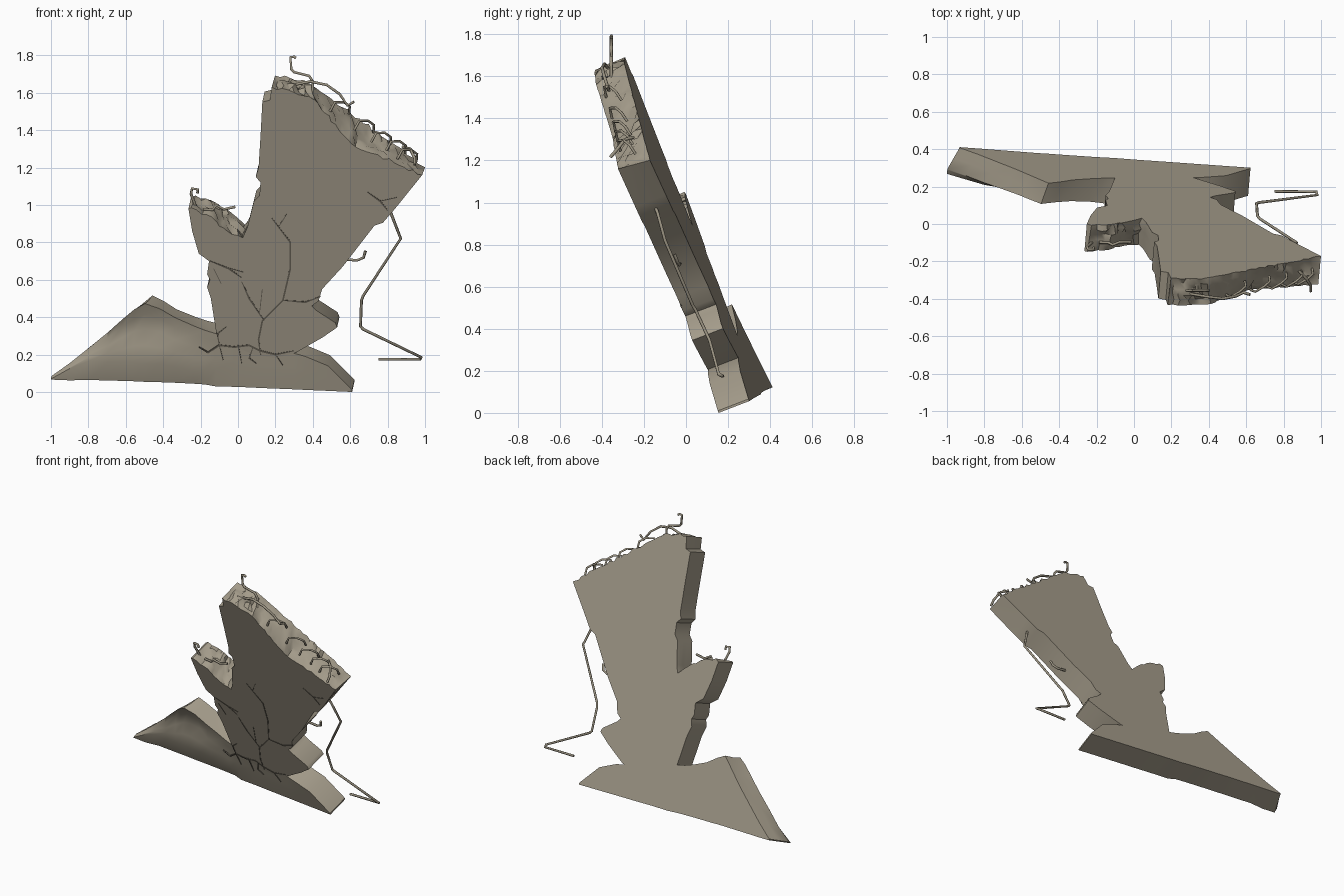
import bpy, bmesh, random
from mathutils import Vector

random.seed(7)
N = Vector((0.087, 1.0, 0.384)).normalized()   # slab thickness direction
T = 0.157                                      # slab thickness


def mat(name, rgb):
    m = bpy.data.materials.new(name)
    m.diffuse_color = (*rgb, 1)
    return m


CONCRETE = mat("concrete", (0.37, 0.33, 0.255))
STEEL = mat("rebar_steel", (0.33, 0.295, 0.225))
CRACK = mat("crack_dark", (0.13, 0.115, 0.09))


def P(x, z, d=0.0):
    """Point on the leaning front plane at front-view (x, z), pushed d into the slab."""
    return Vector((x, 0.208 - 0.087 * x - 0.384 * z, z)) + N * d


def finish(bm, name, material, angle=None):
    bmesh.ops.recalc_face_normals(bm, faces=bm.faces[:])
    me = bpy.data.meshes.new(name)
    bm.to_mesh(me)
    bm.free()
    me.materials.append(material)
    ob = bpy.data.objects.new(name, me)
    bpy.context.collection.objects.link(ob)
    if angle:
        bpy.ops.object.select_all(action='DESELECT')
        ob.select_set(True)
        bpy.context.view_layer.objects.active = ob
        bpy.ops.object.shade_smooth_by_angle(angle=angle)
    return ob


def jit(a):
    return random.uniform(-a, a)


# --- leaning slab: front outline, with a different back outline on broken edges
# (front x, front z, back dx, back dz, next edge is broken)
OUT = [
    (0.31, 0.21), (0.45, 0.29), (0.53, 0.345), (0.52, 0.37), (0.42, 0.435),
    (0.395, 0.46), (0.43, 0.485), (0.45, 0.55), (0.56, 0.67), (0.73, 0.89),
    (0.775, 0.905), (0.84, 0.98), (0.985, 1.16, 0.002, -0.015, 1),
    (0.94, 1.18, -0.02, 0.02, 1), (0.78, 1.25, 0.005, 0.045, 1),
    (0.63, 1.31, 0.027, 0.075, 1), (0.52, 1.43, 0.037, 0.035, 1),
    (0.41, 1.56, -0.04, 0.03, 1), (0.30, 1.60, -0.01, 0.02, 1),
    (0.18, 1.63, 0.005, 0.005), (0.17, 1.56), (0.13, 1.55), (0.12, 1.36),
    (0.11, 1.20), (0.095, 1.15), (0.12, 1.12), (0.115, 1.05), (0.085, 1.02),
    (0.05, 0.88), (0.025, 0.83, 0, 0.01, 1), (-0.03, 0.845, -0.03, 0.06, 1),
    (-0.14, 0.93, 0.01, 0.03, 1), (-0.25, 0.985, 0.01, 0.01), (-0.265, 0.98),
    (-0.245, 0.86), (-0.21, 0.74), (-0.155, 0.70), (-0.165, 0.63),
    (-0.15, 0.60), (-0.165, 0.56), (-0.145, 0.50), (-0.12, 0.34),
    (-0.10, 0.23), (-0.02, 0.245), (0.08, 0.20), (0.20, 0.18),
]
pts = []
for i, p in enumerate(OUT):
    p = (tuple(p) + (0, 0, 0))[:5]
    q = (tuple(OUT[(i + 1) % len(OUT)]) + (0, 0, 0))[:5]
    n = max(2, round((Vector(p[:2]) - Vector(q[:2])).length / 0.03)) if p[4] else 1
    for k in range(n):
        t = k / n
        v = [p[j] + (q[j] - p[j]) * t for j in range(4)]
        pts.append((v, bool(p[4]) and not (i == 12 and k == 0)))

ROWS = 6
bm = bmesh.new()
grid = []
for v, rough in pts:
    col = []
    for r in range(ROWS):
        t = r / (ROWS - 1)
        x, z = v[0] + v[2] * t, v[1] + v[3] * t
        if rough:
            a = 0.017 if 0 < r < ROWS - 1 else 0.009
            x, z = x + jit(a) * 0.7, z + jit(a)
        col.append(bm.verts.new(P(x, z, T * t)))
    grid.append((col, rough))
for i in range(len(grid)):
    (a, ra), (b, rb) = grid[i], grid[(i + 1) % len(grid)]
    for r in range(ROWS - 1):
        bm.faces.new((a[r], b[r], b[r + 1], a[r + 1]))
bm.faces.new([c[0] for c, _ in grid])
bm.faces.new([c[-1] for c, _ in reversed(grid)])
finish(bm, "leaning_slab", CONCRETE, 0.7)

# --- broken base wedge: lofted cross-sections
# (x, bottom z, ridge z, top z, top recess, back x shift)
BASE = [
    (-1.0, 0.066, 0.070, 0.074, 0.03, 0.055), (-0.90, 0.062, 0.125, 0.145, 0.03, 0.055),
    (-0.80, 0.060, 0.165, 0.225, 0.03, 0.055), (-0.70, 0.057, 0.160, 0.305, 0.035, 0.055),
    (-0.62, 0.055, 0.160, 0.375, 0.04, 0.055), (-0.56, 0.053, 0.158, 0.425, 0.04, 0.05),
    (-0.50, 0.050, 0.150, 0.460, 0.035, 0.03), (-0.42, 0.048, 0.150, 0.430, 0.04, 0.01),
    (-0.34, 0.045, 0.135, 0.385, 0.035, 0), (-0.24, 0.040, 0.110, 0.345, 0.025, 0),
    (-0.18, 0.036, 0.115, 0.325, 0.015, 0), (-0.12, 0.030, 0.120, 0.310, 0.006, 0),
    (0.0, 0.027, 0.120, 0.290, 0.006, 0), (0.15, 0.020, 0.110, 0.250, 0.006, 0),
    (0.30, 0.014, 0.095, 0.205, 0.004, 0), (0.36, 0.011, 0.090, 0.190, 0, 0),
    (0.48, 0.006, 0.080, 0.140, 0, 0), (0.61, 0.0, 0.004, 0.01, 0, 0),
]
bm = bmesh.new()
rings = []
for x, zb, zr, zt, rec, bx in BASE:
    rough = rec > 0.01 and zt - zr > 0.05
    low = 0.012 if rough else 0
    ring = [P(x, zb, low), P(x, zr, 0)]
    for t in (0.3, 0.55, 0.8):
        d = rec * t
        if rough:
            d += jit(0.008) + (0.022 if -0.65 < x < -0.38 and t > 0.5 else 0)
        ring.append(P(x, zr + (zt - zr) * t, d))
    ring += [P(x, zt, rec), P(x + bx * 0.5, zt + (jit(0.01) if rough else 0), T * 0.6),
             P(x + bx, zt, T), P(x + bx, zb, T)]
    rings.append([bm.verts.new(v) for v in ring])
M = len(rings[0])
for a, b in zip(rings, rings[1:]):
    for j in range(M):
        k = (j + 1) % M
        bm.faces.new((a[j], a[k], b[k], b[j]))
bm.faces.new(rings[0])
bm.faces.new(list(reversed(rings[-1])))
finish(bm, "broken_base", CONCRETE, 0.6)

# --- cracks: thin tapered strips on the front face
CRACKS = [
    [(0.18, 0.93), (0.28, 0.80), (0.28, 0.66), (0.24, 0.49), (0.20, 0.45), (0.13, 0.38), (0.11, 0.28), (0.12, 0.20)],
    [(0.26, 0.95), (0.215, 0.88)],
    [(0.02, 0.59), (0.06, 0.50), (0.14, 0.38)],
    [(0.13, 0.55), (0.115, 0.42)],
    [(0.24, 0.49), (0.36, 0.48), (0.44, 0.51)],
    [(-0.15, 0.70), (-0.05, 0.66), (0.02, 0.61)],
    [(0.03, 0.64), (-0.04, 0.66)],
    [(-0.13, 0.66), (-0.09, 0.58)],
    [(0.69, 1.07), (0.76, 1.02), (0.80, 0.97)],
    [(0.85, 1.04), (0.76, 1.02)],
    [(-0.21, 0.24), (-0.16, 0.21), (-0.10, 0.25), (-0.02, 0.24), (0.06, 0.25), (0.12, 0.22), (0.20, 0.20), (0.30, 0.22)],
    [(-0.06, 0.35), (-0.11, 0.31), (-0.10, 0.25)],
    [(-0.08, 0.17), (-0.10, 0.25)],
    [(0.02, 0.15), (0.0, 0.25)],
    [(0.10, 0.15), (0.06, 0.18), (0.08, 0.24)],
    [(0.24, 0.14), (0.20, 0.20)],
]
bm = bmesh.new()
for path in CRACKS:
    prev = None
    for i, (x, z) in enumerate(path):
        a = Vector(path[max(i - 1, 0)])
        b = Vector(path[min(i + 1, len(path) - 1)])
        s = (b - a).normalized()
        w = 0.0045 if 0 < i < len(path) - 1 else 0.002
        sec = [bm.verts.new(P(x + k * s.y * w, z - k * s.x * w, d))
               for k, d in ((1, -0.002), (-1, -0.002), (-1, 0.006), (1, 0.006))]
        if prev:
            for j in range(4):
                bm.faces.new((prev[j], prev[(j + 1) % 4], sec[(j + 1) % 4], sec[j]))
        else:
            bm.faces.new(sec)
        prev = sec
    bm.faces.new(prev)
finish(bm, "surface_cracks", CRACK)


# --- bent reinforcing bars
def bar(name, points, r=0.008):
    cu = bpy.data.curves.new(name, 'CURVE')
    cu.dimensions = '3D'
    cu.bevel_depth = r
    cu.bevel_resolution = 1
    cu.use_fill_caps = True
    sp = cu.splines.new('POLY')
    sp.points.add(len(points) - 1)
    for s, p in zip(sp.points, points):
        s.co = (*p, 1)
    cu.materials.append(STEEL)
    bpy.context.collection.objects.link(bpy.data.objects.new(name, cu))


bar("long_hanging_rebar", [(0.80, -0.15, 0.99), (0.82, -0.135, 0.95), (0.87, -0.10, 0.82),
    (0.67, 0.03, 0.515), (0.66, 0.045, 0.49), (0.655, 0.11, 0.35), (0.67, 0.115, 0.335),
    (0.98, 0.155, 0.185), (0.975, 0.172, 0.175), (0.75, 0.175, 0.175)])
bar("top_hook_rebar", [(0.31, -0.355, 1.785), (0.30, -0.355, 1.792), (0.28, -0.355, 1.79),
    (0.285, -0.355, 1.725), (0.30, -0.355, 1.71), (0.38, -0.355, 1.69), (0.40, -0.355, 1.66), (0.40, -0.355, 1.57)])
bar("top_curved_rebar", [P(*p) for p in [(0.26, 1.61, 0.07), (0.38, 1.635, 0.07), (0.47, 1.62, 0.06),
    (0.54, 1.57, 0.06), (0.58, 1.51, 0.06), (0.615, 1.53, 0.06)]])
# small exposed loops along the broken top
for i, (x, z) in enumerate([(0.54, 1.49), (0.67, 1.39), (0.76, 1.325), (0.84, 1.28), (0.90, 1.235)]):
    bar("top_loop_rebar_%d" % (i + 1), [P(x - 0.05, z, 0.03), P(x - 0.025, z + 0.045, 0.04),
        P(x + 0.02, z + 0.035, 0.07), P(x + 0.05, z + 0.005, 0.09), P(x + 0.045, z - 0.04, 0.10)], 0.007)
bar("right_end_rebar", [(0.88, -0.25, 1.31), (0.92, -0.29, 1.30), (0.945, -0.33, 1.25), (0.945, -0.36, 1.215)])
bar("left_hook_rebar", [P(*p) for p in [(-0.22, 1.045, 0.05), (-0.22, 1.065, 0.05), (-0.25, 1.07, 0.05),
    (-0.255, 1.04, 0.05), (-0.225, 0.96, 0.05)]])
bar("left_bent_rebar", [P(*p) for p in [(-0.19, 0.96, 0.05), (-0.14, 0.955, 0.05), (-0.12, 0.98, 0.05),
    (-0.08, 0.955, 0.06), (-0.02, 0.965, 0.07)]])
bar("side_stub_rebar", [P(*p) for p in [(0.57, 0.68, 0.08), (0.63, 0.675, 0.08), (0.665, 0.69, 0.08),
    (0.675, 0.725, 0.08)]])
